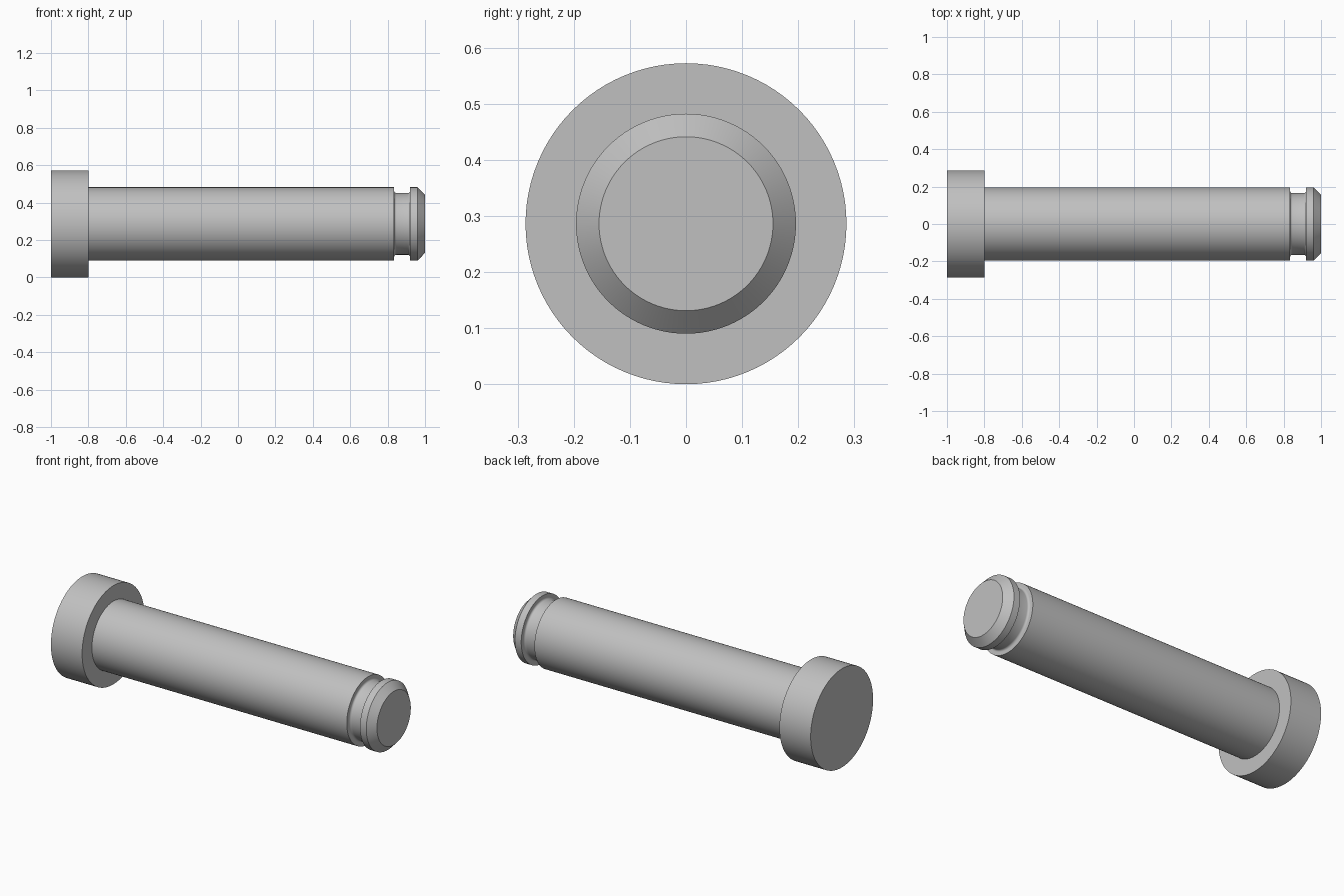
import bpy, bmesh, math

if "Cube" in bpy.data.objects:
    bpy.data.objects.remove(bpy.data.objects["Cube"])

SEGMENTS = 96
HEAD_R, SHAFT_R, GROOVE_R, TIP_R = 0.286, 0.196, 0.165, 0.155
FILLET = 0.012

steel = bpy.data.materials.new("steel grey")
steel.diffuse_color = (0.53, 0.53, 0.53, 1)
steel.use_nodes = True
steel.node_tree.nodes["Principled BSDF"].inputs["Base Color"].default_value = steel.diffuse_color


def lathe(name, profile):
    """Turn (x, radius) points around the pin axis; radius 0 closes an end."""
    bm = bmesh.new()
    rings = []
    for x, r in profile:
        if r == 0:
            rings.append(None)
            continue
        rings.append([bm.verts.new((x, r * math.cos(a), HEAD_R + r * math.sin(a)))
                      for a in (2 * math.pi * i / SEGMENTS for i in range(SEGMENTS))])
    for a, b in zip(rings, rings[1:]):
        if a is None:
            bm.faces.new(b)
        elif b is None:
            bm.faces.new(a[::-1])
        else:
            for i in range(SEGMENTS):
                j = (i + 1) % SEGMENTS
                bm.faces.new((a[i], b[i], b[j], a[j]))
    # Flip everything if the first side wall points inward
    bm.normal_update()
    wall = max(bm.faces, key=lambda f: abs(f.normal.y) + f.calc_center_median().y)
    bmesh.ops.recalc_face_normals(bm, faces=bm.faces[:])
    bm.normal_update()
    if wall.normal.y * wall.calc_center_median().y < 0:
        bmesh.ops.reverse_faces(bm, faces=bm.faces[:])
    mesh = bpy.data.meshes.new(name)
    bm.to_mesh(mesh)
    bm.free()
    mesh.materials.append(steel)
    obj = bpy.data.objects.new(name, mesh)
    bpy.context.collection.objects.link(obj)
    bpy.ops.object.select_all(action='DESELECT')
    obj.select_set(True)
    bpy.context.view_layer.objects.active = obj
    bpy.ops.object.shade_smooth_by_angle(angle=math.radians(30))
    return obj


# Head disc, with its front shoulder ending at the shaft
lathe("head", [(-1, 0), (-1, HEAD_R), (-0.8, HEAD_R), (-0.8, SHAFT_R)])

# Filleted floor of the retaining groove
G0, G1 = 0.835, 0.92
arc = [i * math.pi / 10 for i in range(6)]
left = [(G0 + FILLET * (1 - math.cos(a)), GROOVE_R + FILLET * (1 - math.sin(a))) for a in arc]
right = [(G0 + G1 - x, r) for x, r in reversed(left)]

# Shaft with groove and chamfered tip
lathe("shaft", [(-0.8, SHAFT_R), (G0, SHAFT_R)] + left + right +
      [(G1, SHAFT_R), (0.96, SHAFT_R), (1, TIP_R), (1, 0)])
